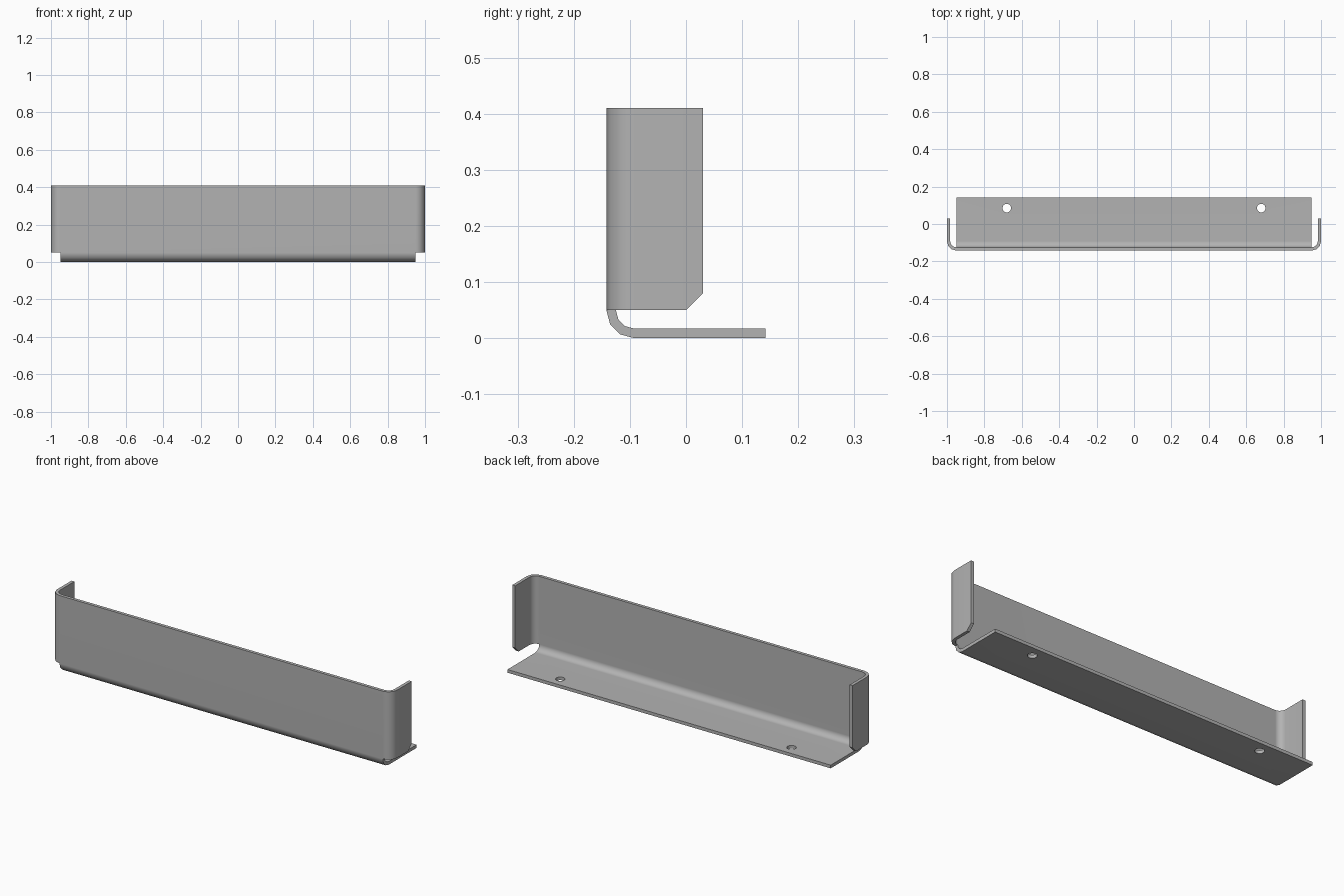
import bpy, bmesh
from math import sin, cos, pi

cube = bpy.data.objects.get("Cube")
if cube:
    bpy.data.objects.remove(cube, do_unlink=True)

THICK, RADIUS = 0.017, 0.05       # sheet thickness, outer bend radius
FRONT, BACK = -0.142, 0.142       # depth limits
BEND, TOP = 0.05, 0.41            # height of the bend line and top edge
STEPS = 3                         # flat steps per bend

steel = bpy.data.materials.new("Grey steel")
steel.use_nodes = True
colour = (0.45, 0.45, 0.45, 1)
steel.diffuse_color = colour
steel.node_tree.nodes["Principled BSDF"].inputs["Base Color"].default_value = colour


def bend(cx, cy, radius):
    """Quarter arc from straight down (-v) to straight out (+u)."""
    angles = [i * pi / 2 / STEPS for i in range(STEPS + 1)]
    return [(cx + radius * sin(a), cy - radius * cos(a)) for a in angles]


def sweep(bm, outer, inner, place, start, end):
    """Thick ribbon between two matching paths, swept from start to end."""
    rings = [[[bm.verts.new(place(u, v, w)) for u, v in path]
              for path in (outer, inner)] for w in (start, end)]
    (a, b), (c, d) = rings
    for i in range(len(outer) - 1):
        for p, q in ((a, c), (d, b), (b, a), (c, d)):
            bm.faces.new((p[i], p[i + 1], q[i + 1], q[i]))
    for i in (0, -1):
        bm.faces.new((a[i], b[i], d[i], c[i]))
    return rings


bm = bmesh.new()

# Front wall with the two side flanges, as a U-shaped plan swept upward
half = []
for r, x in ((RADIUS, 1), (RADIUS - THICK, 1 - THICK)):
    half.append(bend(1 - RADIUS, FRONT + RADIUS, r) + [(x, 0), (x, 0.03)])
outer, inner = [[(-x, y) for x, y in reversed(h)] + h for h in half]
rings = sweep(bm, outer, inner, lambda u, v, w: (u, v, w), BEND, TOP)

# Chamfered lower back corner of each flange
for path in rings[0]:
    for vert in (path[0], path[-1]):
        vert.co.z += 0.03

# Bottom plate with its bend, as an L-shaped side profile swept sideways
plate = []
for r, z in ((RADIUS, 0), (RADIUS - THICK, THICK)):
    arc = [(FRONT + RADIUS - (u - FRONT - RADIUS), v)
           for u, v in bend(FRONT + RADIUS, RADIUS, r)]
    plate.append(arc[::-1] + [(BACK, z)])
sweep(bm, plate[0], plate[1], lambda u, v, w: (w, u, v), RADIUS - 1, 1 - RADIUS)

# Join both along the bend line, dropping the hidden faces between them
bmesh.ops.remove_doubles(bm, verts=bm.verts, dist=0.0005)
hidden = [f for f in bm.faces
          if all(abs(v.co.z - BEND) < 0.001 and v.co.y < FRONT + 0.02
                 and abs(v.co.x) < 1 - RADIUS + 0.001 for v in f.verts)]
bmesh.ops.delete(bm, geom=hidden, context='FACES_ONLY')
bmesh.ops.recalc_face_normals(bm, faces=bm.faces)
mesh = bpy.data.meshes.new("bent_bracket")
bm.to_mesh(mesh)
bm.free()
mesh.materials.append(steel)
bracket = bpy.data.objects.new("bent_bracket", mesh)
bpy.context.collection.objects.link(bracket)
bpy.context.view_layer.objects.active = bracket

# Two screw holes through the bottom plate
for side in (-1, 1):
    bpy.ops.mesh.primitive_cylinder_add(vertices=24, radius=0.023, depth=0.1,
                                        location=(side * 0.68, 0.085, 0))
    cutter = bpy.context.object
    cutter.name = "hole_cutter"
    cutter.hide_render = True
    bpy.context.view_layer.objects.active = bracket
    cut = bracket.modifiers.new("screw_hole", 'BOOLEAN')
    cut.operation, cut.solver, cut.object = 'DIFFERENCE', 'EXACT', cutter
    bpy.ops.object.modifier_apply(modifier=cut.name)
    bpy.data.objects.remove(cutter, do_unlink=True)

# Smooth bends, sharp sheet edges, flat large faces
bpy.ops.object.select_all(action='DESELECT')
bracket.select_set(True)
bpy.context.view_layer.objects.active = bracket
bpy.ops.object.shade_smooth_by_angle(angle=0.7)
weighted = bracket.modifiers.new("flat_face_normals", 'WEIGHTED_NORMAL')
weighted.keep_sharp = True
